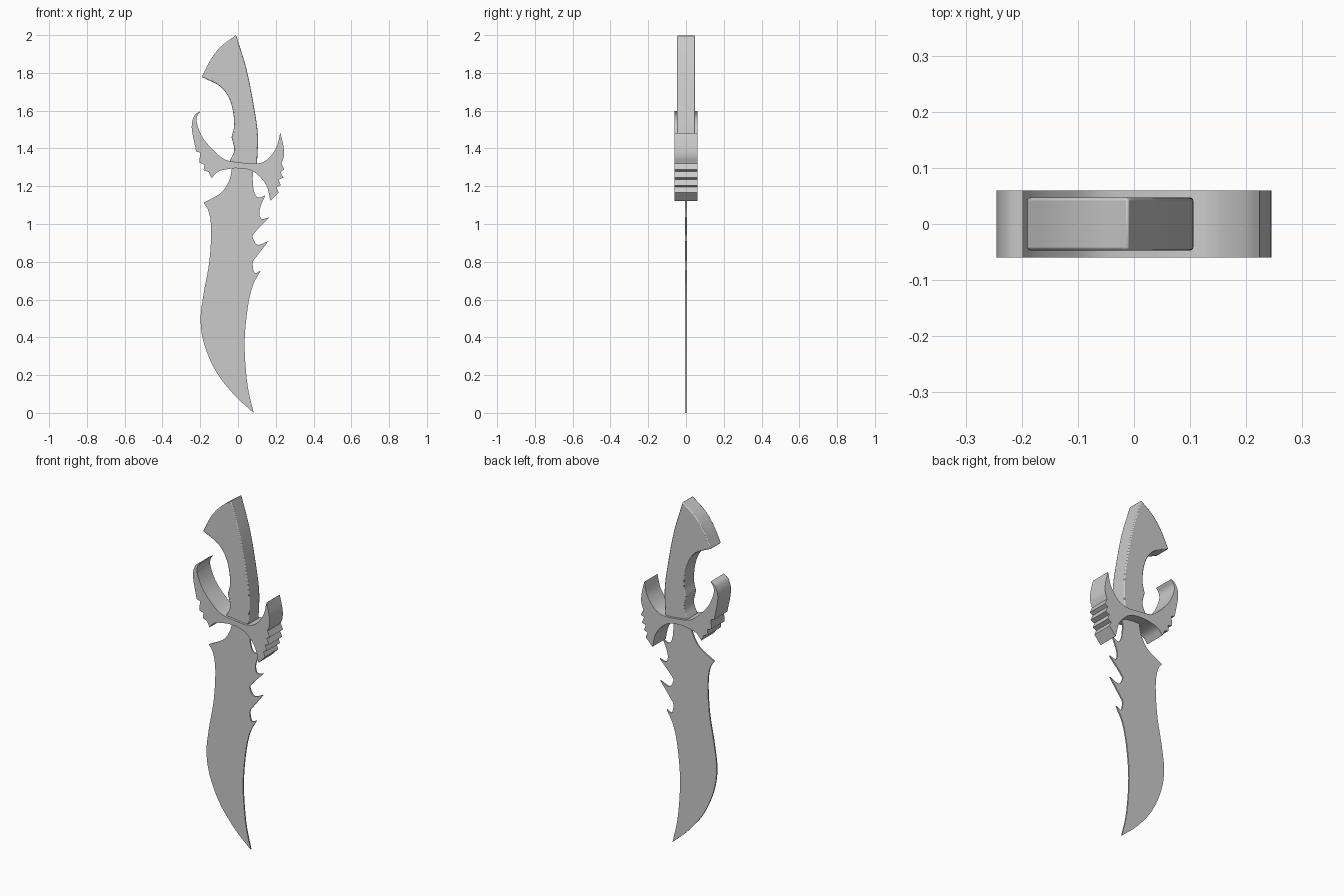
import bpy, bmesh
from mathutils import Vector


def outline(runs, steps=5):
    """Join curved runs (sharp corner at the end of each) into a closed outline."""
    pts, start = [], runs[-1][-1]
    for run in runs:
        p = [Vector(q) for q in [start] + run]
        start = run[-1]
        if len(p) == 2:
            pts.append(p[1])
            continue
        p = [2 * p[0] - p[1]] + p + [2 * p[-1] - p[-2]]
        for i in range(1, len(p) - 2):
            a, b, c, d = p[i - 1:i + 3]
            for k in range(1, steps + 1):
                t = k / steps
                pts.append(0.5 * (2 * b + (c - a) * t + (2 * a - 5 * b + 4 * c - d) * t * t
                                  + (3 * b - a - 3 * c + d) * t ** 3))
    return pts


def plate(name, runs, half, bevel=0):
    """Extrude an x-z outline symmetrically along y."""
    bm = bmesh.new()
    face = bm.faces.new([bm.verts.new((p.x, -half, p.y)) for p in outline(runs)])
    ext = bmesh.ops.extrude_face_region(bm, geom=[face])
    for v in ext["geom"]:
        if isinstance(v, bmesh.types.BMVert):
            v.co.y = half
    bmesh.ops.recalc_face_normals(bm, faces=bm.faces[:])
    me = bpy.data.meshes.new(name)
    bm.to_mesh(me)
    bm.free()
    ob = bpy.data.objects.new(name, me)
    bpy.context.collection.objects.link(ob)
    if bevel:
        m = ob.modifiers.new("soft_edges", "BEVEL")
        m.width, m.segments, m.angle_limit = bevel, 2, 1.0
    bpy.ops.object.select_all(action="DESELECT")
    bpy.context.view_layer.objects.active = ob
    ob.select_set(True)
    bpy.ops.object.shade_smooth_by_angle(angle=0.6)
    return ob


# Thin curved blade with a serrated spine
plate("blade", [
    [(-.03, 1.31)],
    [(-.045, 1.235), (-.09, 1.165), (-.182, 1.112)],
    [(-.155, 1.065), (-.142, .97), (-.152, .80), (-.183, .626), (-.198, .49),
     (-.178, .36), (-.115, .217), (-.02, .095), (.083, 0)],
    [(.05, .15), (.035, .36), (.05, .546), (.077, .67), (.12, .753)],
    [(.088, .742), (.078, .795), (.10, .83), (.162, .91)],
    [(.105, .89), (.078, .93), (.093, .96), (.165, 1.035)],
    [(.125, 1.027), (.113, 1.06), (.122, 1.1), (.145, 1.152)],
    [(.105, 1.14), (.083, 1.18), (.078, 1.25), (.085, 1.31)],
], .004)

# Hooked guard with stepped outer edges
plate("guard", [
    [(-.23, 1.575), (-.245, 1.51), (-.222, 1.385)],
    [(-.20, 1.378)], [(-.205, 1.325)],
    [(-.178, 1.315)], [(-.182, 1.285)],
    [(-.155, 1.275)], [(-.14, 1.242)],
    [(-.105, 1.277), (-.045, 1.292), (0, 1.295), (.06, 1.287), (.105, 1.26),
     (.15, 1.205), (.172, 1.122)],
    [(.215, 1.167)], [(.203, 1.195)],
    [(.226, 1.205)], [(.215, 1.235)],
    [(.24, 1.245)], [(.225, 1.277)],
    [(.245, 1.288)], [(.23, 1.32)],
    [(.243, 1.36), (.241, 1.41), (.224, 1.483)],
    [(.203, 1.405), (.155, 1.342), (.10, 1.32), (.01, 1.326), (-.07, 1.342),
     (-.135, 1.395), (-.188, 1.46), (-.217, 1.53), (-.217, 1.57), (-.198, 1.597)],
], .06)

# Curved grip with finger grooves and a hooked pommel
plate("handle", [
    [(.045, 1.82), (.083, 1.63), (.105, 1.47), (.10, 1.31)],
    [(-.045, 1.33)],
    [(-.02, 1.39), (-.034, 1.46)],
    [(-.02, 1.53), (-.037, 1.64), (-.09, 1.725), (-.192, 1.778)],
    [(-.145, 1.87), (-.09, 1.94), (-.01, 2.0)],
], .047, .005)
